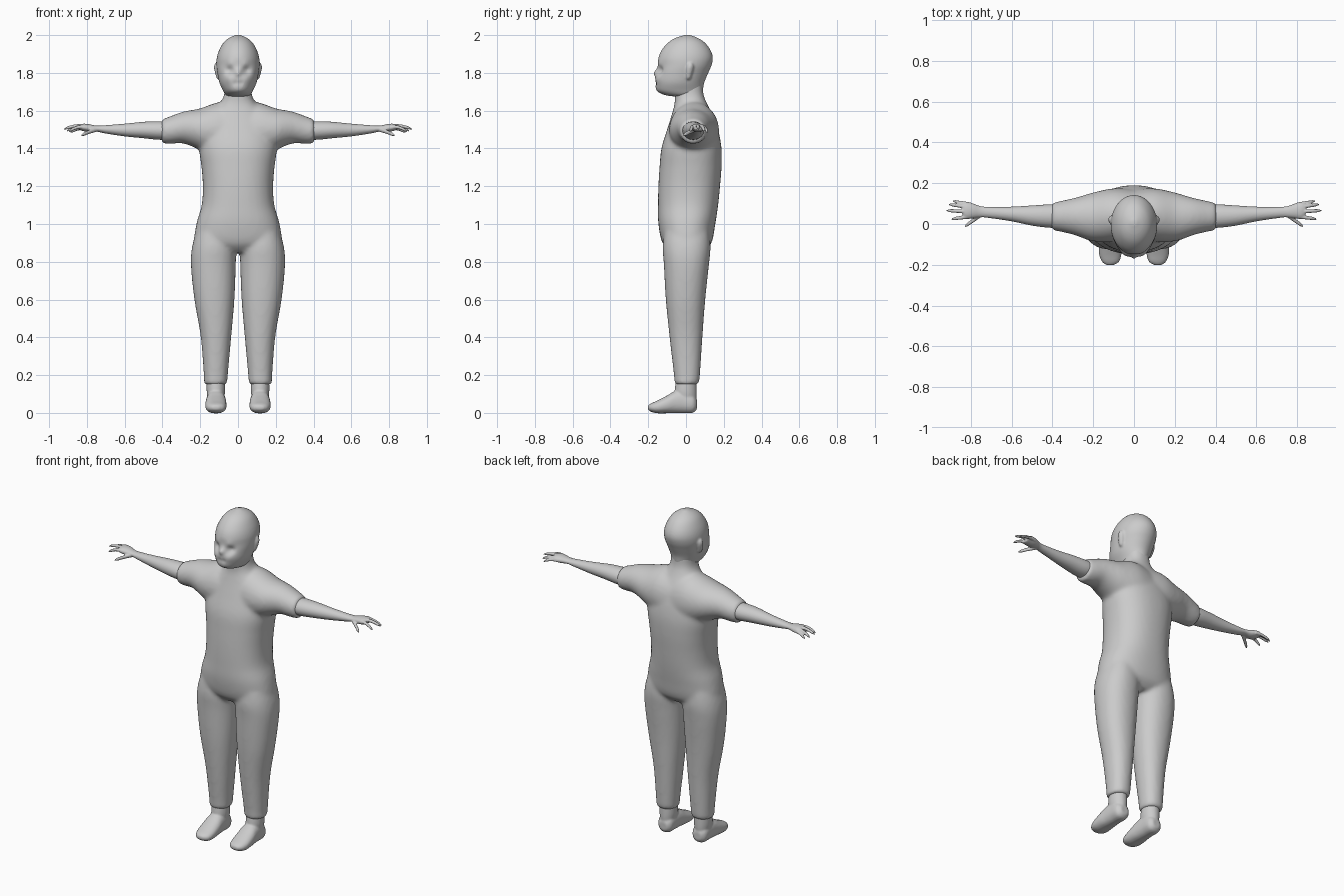
import bpy, bmesh
from math import sin, cos, pi, exp

old = bpy.data.objects.get("Cube")
if old:
    bpy.data.objects.remove(old, do_unlink=True)

grey = bpy.data.materials.new("plain grey")
grey.use_nodes = True
grey.diffuse_color = (0.6, 0.6, 0.6, 1)
grey.node_tree.nodes["Principled BSDF"].inputs["Base Color"].default_value = (0.6, 0.6, 0.6, 1)


def smooth_rows(rows, steps=5):
    """Catmull-Rom interpolation through the section rows."""
    padded = [rows[0], *rows, rows[-1]]
    result = []
    for i in range(len(rows) - 1):
        for step in range(steps):
            t = step / steps
            result.append([
                b + 0.5 * t * (c - a + t * (2 * a - 5 * b + 4 * c - d + t * (3 * (b - c) + d - a)))
                for a, b, c, d in zip(*padded[i:i + 4])])
    result.append(rows[-1])
    return result


def loft(bm, axis, rows, side=1, power=2.0, segments=32):
    """Closed skin over oval sections; a row is position, then the low and high
    limits in the two remaining axes."""
    u, v = [k for k in range(3) if k != axis]
    rings = []
    for pos, u_low, u_high, v_low, v_high in smooth_rows(rows):
        ring = []
        for k in range(segments):
            c, s = cos(2 * pi * k / segments), sin(2 * pi * k / segments)
            shape = (abs(c) ** power + abs(s) ** power) ** (-1 / power)
            point = [0, 0, 0]
            point[axis] = pos
            point[u] = (u_low + u_high + (u_high - u_low) * c * shape) / 2
            point[v] = (v_low + v_high + (v_high - v_low) * s * shape) / 2
            point[0] *= side
            ring.append(bm.verts.new(point))
        rings.append(ring)
    for low, high in zip(rings, rings[1:]):
        for k in range(segments):
            n = (k + 1) % segments
            bm.faces.new((low[k], low[n], high[n], high[k]))
    bm.faces.new(rings[0])
    bm.faces.new(rings[-1])


def symmetric(rows):
    """Expand position, half width, front, back into full section rows."""
    return [(z, -w, w, front, back) for z, w, front, back in rows]


def finger(bm, side, base, tip, arch, radius):
    rows = []
    for step in range(7):
        t = step / 6
        x, y, z = [a + (b - a) * t for a, b in zip(base, tip)]
        z += arch * sin(pi * t)
        r = radius * (1 - 0.3 * t) * (0.5 if step == 6 else 1)
        rows.append((x, y - r, y + r, z - r, z + r))
    loft(bm, 0, rows, side, segments=12)


def finish(bm, name, voxel, iterations):
    """Fuse the overlapping skins into one soft surface."""
    bmesh.ops.recalc_face_normals(bm, faces=bm.faces)
    mesh = bpy.data.meshes.new(name)
    bm.to_mesh(mesh)
    bm.free()
    mesh.materials.append(grey)
    obj = bpy.data.objects.new(name, mesh)
    bpy.context.collection.objects.link(obj)
    mesh.polygons.foreach_set("use_smooth", [True] * len(mesh.polygons))
    remesh = obj.modifiers.new("fuse", "REMESH")
    remesh.mode = "VOXEL"
    remesh.voxel_size = voxel
    remesh.use_smooth_shade = True
    soften = obj.modifiers.new("soften", "SMOOTH")
    soften.factor = 0.5
    soften.iterations = iterations
    return obj


torso = symmetric([
    (.85, .13, -.08, .09), (.9, .225, -.125, .135), (1, .22, -.146, .155),
    (1.1, .192, -.148, .17), (1.2, .186, -.146, .18), (1.3, .193, -.14, .188),
    (1.4, .205, -.13, .188), (1.5, .195, -.1, .17), (1.58, .15, -.075, .14),
    (1.64, .095, -.06, .11), (1.69, .072, -.06, .092), (1.75, .07, -.05, .09)])
leg = [
    (.15, .065, .175, -.055, .06), (.165, .056, .181, -.062, .07),
    (.2, .054, .181, -.064, .074), (.4, .036, .197, -.087, .087),
    (.6, .019, .231, -.107, .102), (.78, .012, .249, -.117, .121),
    (.88, .012, .243, -.123, .13), (.98, .04, .215, -.11, .12)]
sleeve = [
    (0, -.08, .17, 1.3, 1.64), (.1, -.09, .175, 1.34, 1.645),
    (.2, -.085, .155, 1.39, 1.612), (.25, -.07, .14, 1.413, 1.603),
    (.3, -.052, .126, 1.428, 1.592), (.36, -.038, .113, 1.424, 1.57),
    (.4, -.03, .103, 1.428, 1.554), (.405, -.02, .095, 1.44, 1.545)]
forearm = [
    (.36, -.02, .095, 1.447, 1.542), (.42, -.018, .096, 1.446, 1.544),
    (.5, -.008, .091, 1.454, 1.541), (.6, .013, .085, 1.464, 1.531),
    (.7, .028, .084, 1.479, 1.523), (.75, .033, .087, 1.489, 1.521),
    (.79, .028, .101, 1.487, 1.529), (.82, .024, .107, 1.492, 1.531),
    (.84, .034, .102, 1.498, 1.526)]
ankle = [(.03, .075, .158, -.05, .05), (.08, .072, .162, -.058, .056),
         (.12, .068, .166, -.06, .057), (.19, .07, .165, -.05, .055)]
foot = [
    (.058, .09, .14, .02, .07), (.035, .071, .162, 0, .1), (-.02, .067, .166, -.002, .12),
    (-.06, .064, .169, -.002, .115), (-.1, .061, .173, -.002, .092),
    (-.15, .062, .171, -.002, .066), (-.185, .073, .157, .006, .05),
    (-.202, .1, .135, .018, .038)]
skull = symmetric([
    (1.675, .05, -.06, .07), (1.68, .06, -.1, .075), (1.69, .07, -.132, .085),
    (1.71, .081, -.157, .09), (1.75, .099, -.163, .097), (1.8, .109, -.159, .118),
    (1.84, .114, -.149, .135), (1.88, .112, -.146, .142), (1.92, .1, -.129, .13),
    (1.96, .077, -.095, .1), (1.985, .048, -.055, .062), (2.001, .012, -.005, .02)])
ear = [(1.765, .09, .108, .005, .018), (1.78, .09, .116, -.002, .028),
       (1.825, .09, .127, 0, .04), (1.85, .09, .122, .008, .038), (1.858, .09, .11, .016, .03)]

# Clothed trunk with trouser legs and short sleeves
bm = bmesh.new()
loft(bm, 2, torso, power=2.3, segments=48)
for side in (1, -1):
    loft(bm, 2, leg, side, power=2.2)
    loft(bm, 0, sleeve, side)
finish(bm, "clothed_body", 0.011, 8)

# Head with dented eyes and mouth and a raised nose and brow
bm = bmesh.new()
loft(bm, 2, skull, segments=64)
features = [(.045, 1.812, .022, .02), (0, 1.8, .016, -.013), (.04, 1.848, .02, -.005),
            (.012, 1.745, .012, .007), (.05, 1.77, .025, -.006)]
for vert in bm.verts:
    x, y, z = vert.co
    if y < -.04:
        for fx, fz, radius, push in features:
            vert.co.y += push * exp(-((abs(x) - fx) ** 2 + (z - fz) ** 2) / radius ** 2)
for side in (1, -1):
    loft(bm, 2, ear, side, segments=16)
finish(bm, "head", 0.006, 3)

# Bare arms with hands, and feet
digits = [
    ((.8, .038, 1.51), (.896, .024, 1.49), .012, .011),
    ((.8, .06, 1.514), (.92, .066, 1.503), .01, .011),
    ((.8, .081, 1.512), (.908, .096, 1.492), .011, .011),
    ((.8, .096, 1.506), (.888, .113, 1.485), .008, .01),
    ((.75, .046, 1.5), (.83, -.012, 1.469), .002, .013)]
for word, side in (("left", 1), ("right", -1)):
    bm = bmesh.new()
    loft(bm, 0, forearm, side)
    for base, tip, arch, radius in digits:
        finger(bm, side, base, tip, arch, radius)
    finish(bm, word + "_arm_and_hand", 0.004, 3)

    bm = bmesh.new()
    loft(bm, 2, ankle, side)
    loft(bm, 1, foot, side, power=2.3)
    finish(bm, word + "_foot", 0.006, 4)
